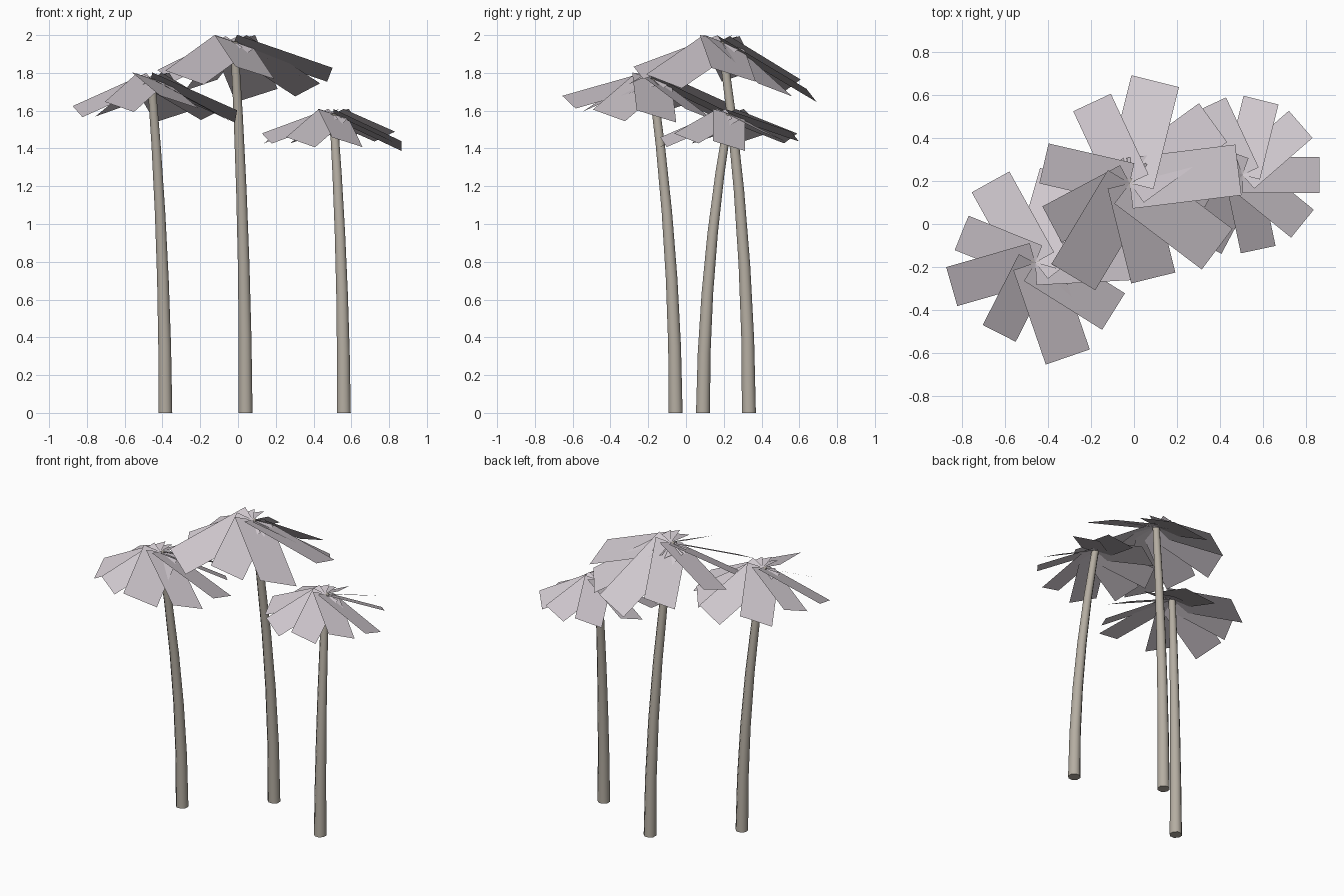
import bpy, math
from mathutils import Vector

if "Cube" in bpy.data.objects:
    bpy.data.objects.remove(bpy.data.objects["Cube"])


def material(name, color):
    m = bpy.data.materials.new(name)
    m.diffuse_color = (*color, 1)
    m.use_nodes = True
    m.node_tree.nodes["Principled BSDF"].inputs["Base Color"].default_value = m.diffuse_color
    return m


BARK = material("bark", (0.46, 0.42, 0.36))
LEAF = material("leaf", (0.62, 0.57, 0.61))
SIDES, RINGS = 8, 5


def add_object(name, verts, faces, mat):
    mesh = bpy.data.meshes.new(name)
    mesh.from_pydata(verts, [], faces)
    mesh.materials.append(mat)
    obj = bpy.data.objects.new(name, mesh)
    bpy.context.collection.objects.link(obj)
    return obj


# Trunk: tapered tube that bends sideways as it rises
def trunk(name, base, top):
    verts, faces = [], []
    for i in range(RINGS + 1):
        t = i / RINGS
        r = 0.04 - 0.017 * t
        bend = t ** 1.95
        cx = base[0] + (top[0] - base[0]) * bend
        cy = base[1] + (top[1] - base[1]) * bend
        for k in range(SIDES):
            a = 2 * math.pi * (k + 0.5) / SIDES
            verts.append((cx + r * math.cos(a), cy + r * math.sin(a), top[2] * t))
    for i in range(RINGS):
        for k in range(SIDES):
            n = (k + 1) % SIDES
            faces.append((i * SIDES + k, i * SIDES + n,
                          (i + 1) * SIDES + n, (i + 1) * SIDES + k))
    faces.append(tuple(reversed(range(SIDES))))
    faces.append(tuple(range(RINGS * SIDES, (RINGS + 1) * SIDES)))
    obj = add_object(name, verts, faces, BARK)
    bpy.context.view_layer.objects.active = obj
    obj.select_set(True)
    bpy.ops.object.shade_smooth_by_angle(angle=math.radians(50))
    obj.select_set(False)


# Crown: flat drooping leaves, each rolled so the ring overlaps like a pinwheel
def crown(name, center, leaves):
    verts, faces = [], []
    c = Vector(center)
    for angle, reach, drop in leaves:
        a = math.radians(angle)
        out = Vector((math.cos(a), math.sin(a), 0)) * reach - Vector((0, 0, drop))
        half = Vector((math.sin(a), -math.cos(a), 0.31)) * (reach * 0.233)
        n = len(verts)
        verts += [c + half, c + out + half, c + out - half, c - half]
        faces.append((n, n + 1, n + 2, n + 3))
    add_object(name, verts, faces, LEAF)


# Per tree: trunk base, crown centre, leaves as (direction, reach, drop)
TREES = {
    "left": ((-0.385, -0.055), (-0.46, -0.18, 1.77),
             [(3, 0.45, 0.20), (38, 0.41, 0.19), (74, 0.43, 0.20),
              (119, 0.43, 0.17), (158, 0.37, 0.15), (196, 0.405, 0.175),
              (243, 0.37, 0.15), (289, 0.465, 0.125), (328, 0.43, 0.195)]),
    "middle": ((0.04, 0.333), (-0.02, 0.19, 1.965),
               [(7, 0.51, 0.175), (36, 0.48, 0.255), (76, 0.49, 0.285),
                (115, 0.415, 0.23), (167, 0.41, 0.18), (208, 0.41, 0.18),
                (239, 0.51, 0.19), (284, 0.455, 0.165), (323, 0.51, 0.21)]),
    "right": ((0.56, 0.09), (0.505, 0.228, 1.583),
              [(0, 0.36, 0.17), (41, 0.36, 0.12), (76, 0.36, 0.12),
               (115, 0.36, 0.13), (160, 0.36, 0.13), (198, 0.37, 0.13),
               (242, 0.37, 0.15), (282, 0.355, 0.15), (321, 0.36, 0.13)]),
}

for side, (base, top, leaves) in TREES.items():
    trunk(side + "_trunk", base, top)
    crown(side + "_crown", top, leaves)
